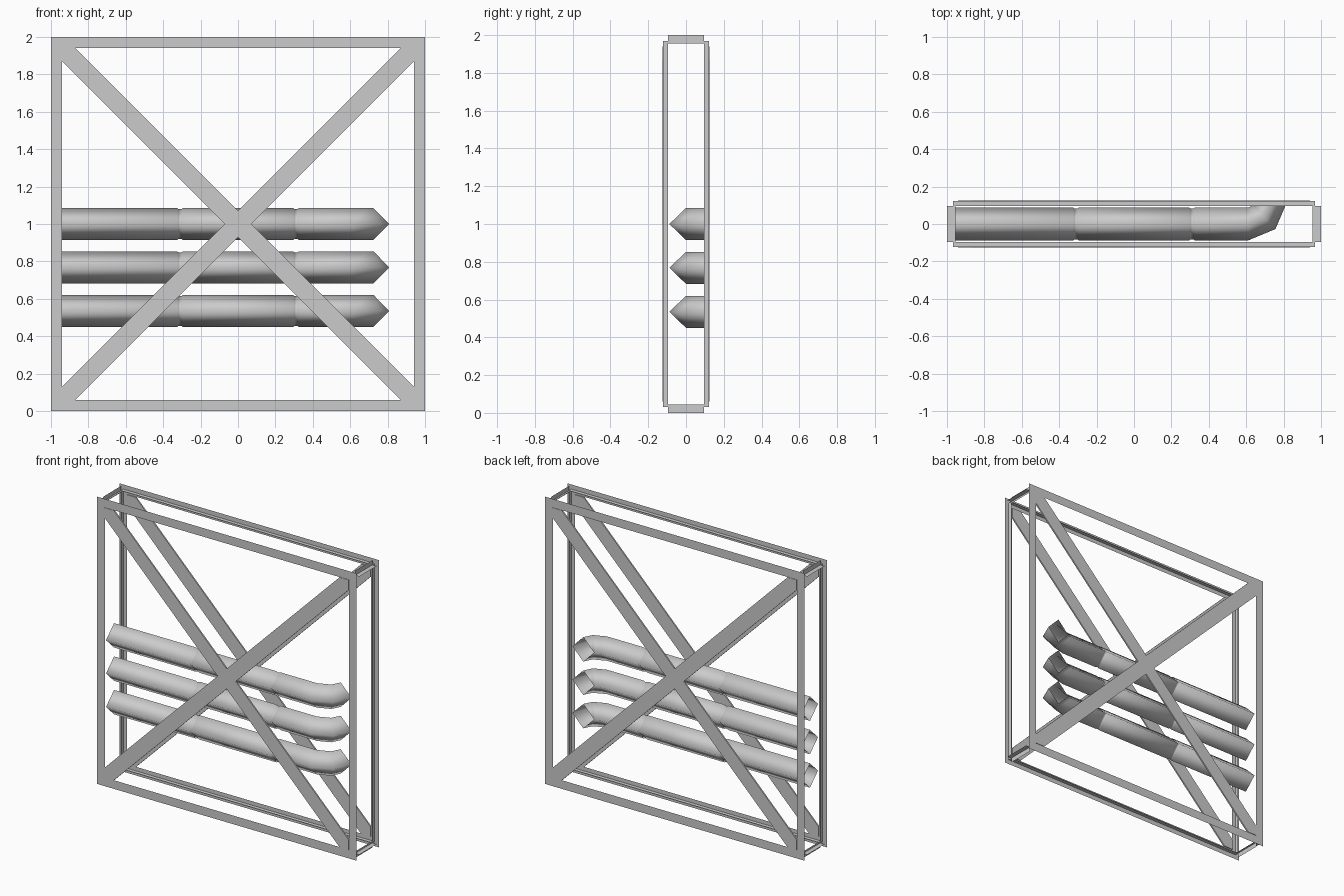
import bpy
from mathutils import Vector

if "Cube" in bpy.data.objects:
    bpy.data.objects.remove(bpy.data.objects["Cube"])


def make(name, verts, faces, smooth=False):
    me = bpy.data.meshes.new(name)
    me.from_pydata([tuple(v) for v in verts], [], faces)
    me.update()
    ob = bpy.data.objects.new(name, me)
    bpy.context.collection.objects.link(ob)
    for p in me.polygons:
        p.use_smooth = smooth
    return ob


class Sheets:
    """Collects quads for one thin sheet-metal part."""
    def __init__(self):
        self.v, self.f = [], []

    def quad(self, *pts):
        n = len(self.v)
        self.v += pts
        self.f.append(tuple(range(n, n + len(pts))))


for side, label in ((-1, "front"), (1, "back")):
    yo, yi = side * 0.122, side * 0.095

    # flat flange ring around the panel
    outer = [(-1, 0), (1, 0), (1, 2), (-1, 2)]
    inner = [(-.94, .06), (.94, .06), (.94, 1.94), (-.94, 1.94)]
    s = Sheets()
    for i in range(4):
        j = (i + 1) % 4
        pts = [(x, yo, z) for x, z in (outer[i], outer[j], inner[j], inner[i])]
        s.quad(*(pts if side < 0 else pts[::-1]))
    make(label + "_flange", s.v, s.f)

    # webs behind the flange, giving the beams a T section
    s = Sheets()
    mid = [(-.968, .032), (.968, .032), (.968, 1.968), (-.968, 1.968)]
    for i in range(4):
        (a, b), (c, d) = mid[i], mid[(i + 1) % 4]
        s.quad((a, yo, b), (c, yo, d), (c, yi, d), (a, yi, b))
    make(label + "_web", s.v, s.f)

    # diagonal braces with ends cut to fit the frame corners
    ya, yb = side * 0.115, side * 0.125
    for m in (-1, 1):
        poly = [(-.94, .06), (-.87, .06), (.94, 1.87),
                (.94, 1.94), (.87, 1.94), (-.94, .13)]
        poly = [(m * x, z) for x, z in poly]
        verts = [(x, ya, z) for x, z in poly] + [(x, yb, z) for x, z in poly]
        faces = [tuple(range(5, -1, -1)), tuple(range(6, 12))]
        faces += [(i, (i + 1) % 6, (i + 1) % 6 + 6, i + 6) for i in range(6)]
        make(label + ("_brace_left" if m < 0 else "_brace_right"), verts, faces)

# short corner links joining front and back frames
for sx in (-1, 1):
    for sz in (-1, 1):
        s = Sheets()
        px, pz = sx * .968, 1 + sz * .968
        for a, b, y in ((.968, 1.0, .095), (.955, .968, .11)):
            s.quad((px, -y, 1 + sz * a), (px, y, 1 + sz * a),
                   (px, y, 1 + sz * b), (px, -y, 1 + sz * b))
            s.quad((sx * a, -y, pz), (sx * a, y, pz),
                   (sx * b, y, pz), (sx * b, -y, pz))
        make("corner_link", s.v, s.f)

# pipes: four-sided smooth tubes with grooved joints and a bent open end
RY, RZ = .088, .085
path = [(-.955, 1)]
for joint in (-.31, .31):
    path += [(joint - .014, 1), (joint - .008, .94),
             (joint + .008, .94), (joint + .014, 1)]
path.append((.61, 1))
rings = [(Vector((x, 0, 0)), Vector((0, -1, 0)), k) for x, k in path]
rings.append((Vector((.694, .035, 0)), Vector((.707, -.707, 0)), 1))
rings.append((Vector((.725, .095, 0)), Vector((.95, 0, 0)), 1))
for n, zc in enumerate((1.0, .768, .535)):
    verts, faces = [], []
    for c, out, k in rings:
        c = c + Vector((0, 0, zc))
        up = Vector((0, 0, RZ * k))
        o = out * RY * k
        verts += [c + o, c + up, c - o, c - up]
    for r in range(len(rings) - 1):
        for i in range(4):
            a, b = r * 4 + i, r * 4 + (i + 1) % 4
            faces.append((a, a + 4, b + 4, b))
    make("pipe_%d" % (n + 1), verts, faces, True)
